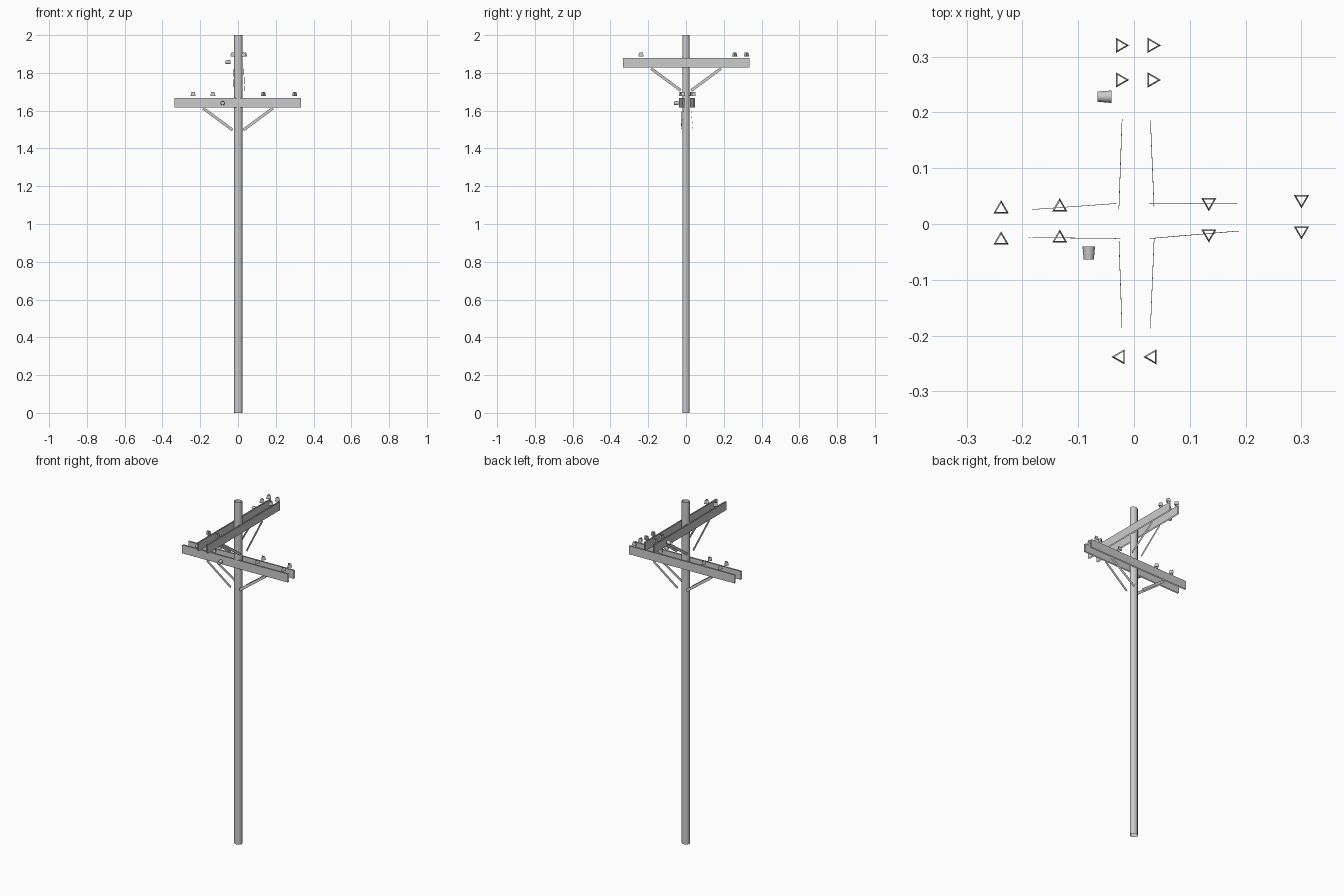
import bpy, math
from mathutils import Vector, Matrix

if "Cube" in bpy.data.objects:
    bpy.data.objects.remove(bpy.data.objects["Cube"])


def make(name, verts, faces):
    mesh = bpy.data.meshes.new(name)
    mesh.from_pydata([tuple(v) for v in verts], [], faces)
    mesh.update()
    obj = bpy.data.objects.new(name, mesh)
    bpy.context.collection.objects.link(obj)
    return obj


def tube(name, base, axis, length, r0, r1, sides, turn=0.0, squash=1.0, smooth=False):
    """Open-ended, optionally tapered tube along an axis."""
    rot = Vector((0, 0, 1)).rotation_difference(Vector(axis)).to_matrix()
    verts = []
    for r, h in ((r0, 0), (r1, length)):
        for i in range(sides):
            a = turn + 2 * math.pi * i / sides
            verts.append(Vector(base) + rot @ Vector((r * math.cos(a), r * squash * math.sin(a), h)))
    faces = [(i, (i + 1) % sides, sides + (i + 1) % sides, sides + i) for i in range(sides)]
    obj = make(name, verts, faces)
    if smooth:
        for p in obj.data.polygons:
            p.use_smooth = True
    return obj


def board(name, a, b, width, walls=(0.0,), tilt=0.0):
    """Flat strips from a to b, one per wall offset, width near vertical."""
    a, b = Vector(a), Vector(b)
    d = (b - a).normalized()
    side = d.cross(Vector((0, 0, 1))).normalized()
    up = side.cross(d) * (width / 2) + side * tilt
    verts, faces = [], []
    for w in walls:
        o = side * w
        n = len(verts)
        verts += [a - up + o, b - up + o, b + up + o, a + up + o]
        faces.append((n, n + 1, n + 2, n + 3) if w <= 0 else (n + 3, n + 2, n + 1, n))
    return make(name, verts, faces)


def crossarm(label, z, spots, offsets, slope, brace_y, frame):
    """Twin-plank arm along local x, with braces and insulators."""
    for face, off, end_y in zip(("front", "back"), offsets, brace_y):
        parts = []
        # plank: two walls, open at the edges
        parts.append(board(f"{label}_{face}_plank", (-0.336, off - slope * 0.336, z),
                           (0.334, off + slope * 0.334, z), 0.05, (-0.004, 0.004)))
        # diagonal braces down to the pole
        for s, side in ((-1, "left"), (1, "right")):
            inset = 0.003 if off > 0 else -0.003
            parts.append(board(f"{label}_{face}_{side}_brace",
                               (s * 0.185, off + s * slope * 0.185 - inset, z - 0.03),
                               (s * 0.028, end_y, z - 0.146), 0.015, tilt=0.0005))
        # three-sided insulators
        for i, x in enumerate(spots):
            turn = math.pi / 2 if x < 0 else -math.pi / 2
            parts.append(tube(f"{label}_{face}_insulator_{i + 1}", (x, off + slope * x, z + 0.034),
                              (0, 0, 1), 0.021, 0.0158, 0.0105, 3, turn))
        for p in parts:
            p.data.transform(frame)


# pole
tube("pole", (0.0015, 0, 0), (0, 0, 1), 2.0, 0.0225, 0.0225, 12, squash=0.87, smooth=True)

# lower arm runs along x, slightly skewed
crossarm("lower_arm", 1.643, (-0.238, -0.133, 0.134, 0.30), (-0.0215, 0.0345), 0.031,
         (-0.026, 0.037), Matrix.Identity(4))

# upper arm runs along y: quarter turn of the same layout
crossarm("upper_arm", 1.853, (-0.32, -0.258, 0.238), (-0.0245, 0.0325), 0.0,
         (-0.027, 0.036), Matrix.Rotation(-math.pi / 2, 4, 'Z'))

# side-mounted insulators
tube("lower_side_insulator", (-0.081, -0.040, 1.640), (0, -1, 0), 0.024, 0.0112, 0.009, 12, smooth=True)
tube("upper_side_insulator", (-0.040, 0.228, 1.857), (-1, 0, 0), 0.025, 0.0112, 0.009, 12, smooth=True)
